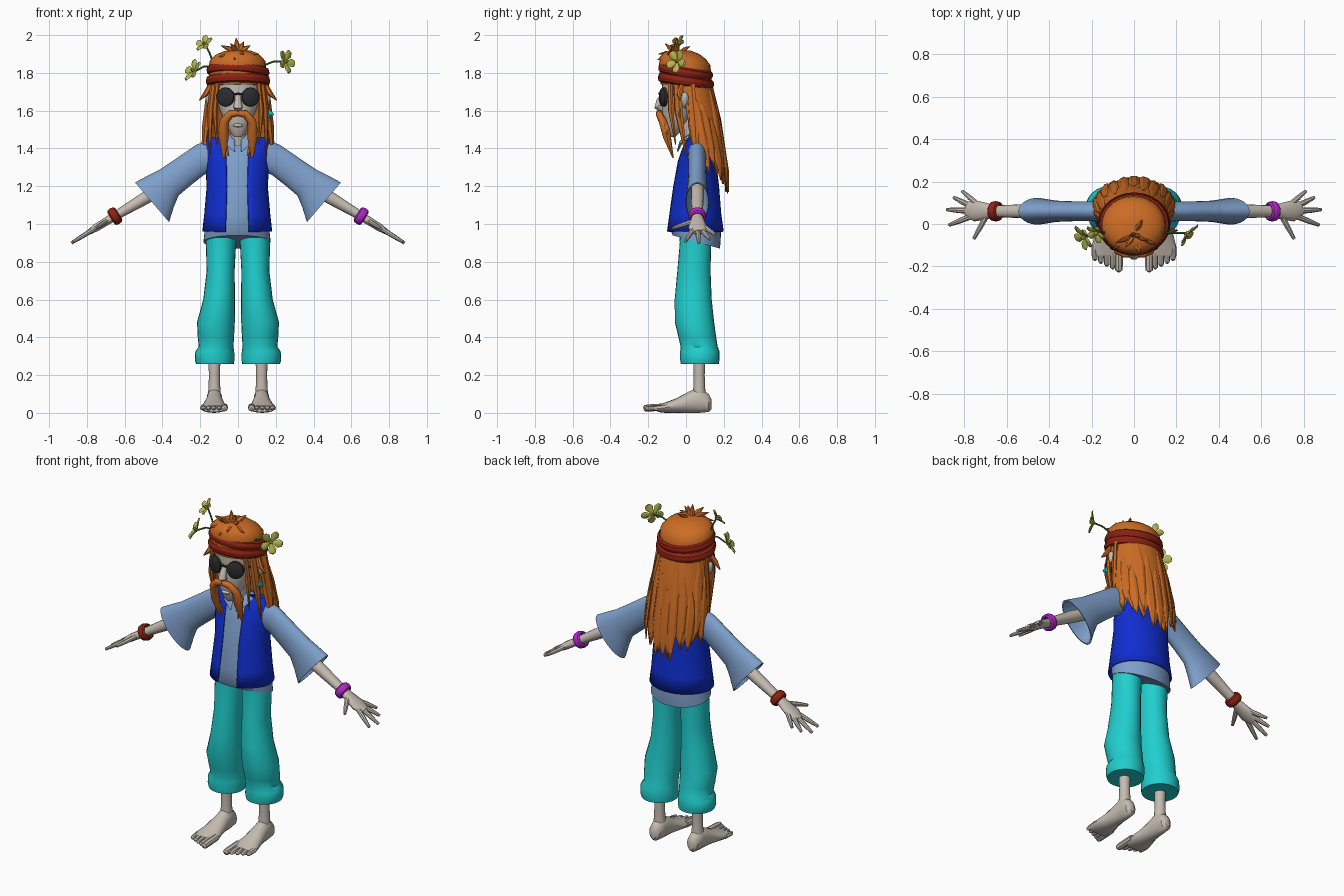
import bpy, bmesh, math, random
from mathutils import Vector as V, Matrix

if "Cube" in bpy.data.objects:
    bpy.data.objects.remove(bpy.data.objects["Cube"])

random.seed(4)

def mat(name, r, g, b):
    m = bpy.data.materials.new(name)
    m.diffuse_color = (r, g, b, 1)
    m.use_nodes = True
    m.node_tree.nodes["Principled BSDF"].inputs["Base Color"].default_value = m.diffuse_color
    return m

SKIN = mat("skin", .56, .50, .44)
HAIR = mat("orange_hair", .60, .15, .018)
RED = mat("dark_red", .27, .016, .006)
BLUE = mat("vest_blue", .005, .027, .62)
SHIRT = mat("shirt_blue", .21, .35, .60)
TEAL = mat("teal", .015, .62, .62)
BLACK = mat("lens_black", .025, .025, .03)
PETAL = mat("petal_yellow", .48, .48, .08)
GREEN = mat("stem_green", .04, .22, .06)
PURPLE = mat("purple", .45, .02, .58)

def ring(c, u, v, n):
    return [V(c) + V(u) * math.cos(2 * math.pi * i / n) + V(v) * math.sin(2 * math.pi * i / n) for i in range(n)]

def hring(z, cx, rx, cy, ry, n=24, tilt=0):
    return ring((cx, cy, z), (rx, 0, 0), (0, ry, -tilt), n)

def loft(bm, rings, caps=(True, True), skip=()):
    rows = [[bm.verts.new(p) for p in r] for r in rings]
    n = len(rows[0])
    for a, b in zip(rows, rows[1:]):
        for i in range(n):
            if i not in skip:
                bm.faces.new((a[i], a[(i + 1) % n], b[(i + 1) % n], b[i]))
    if caps[0]:
        bm.faces.new(rows[0][::-1])
    if caps[1]:
        bm.faces.new(rows[-1])

def limb(bm, pts, sizes, normal=(0, -1, 0), n=10):
    """Tube along points; sizes are (half width, half thickness), thin along normal."""
    pts = [V(p) for p in pts]
    rings = []
    for i, p in enumerate(pts):
        t = (pts[min(i + 1, len(pts) - 1)] - pts[max(i - 1, 0)]).normalized()
        u = V(normal).cross(t).normalized()
        rings.append(ring(p, u * sizes[i][0], t.cross(u) * sizes[i][1], n))
    loft(bm, rings)

def shade(o, m, angle=40):
    o.data.materials.clear()
    o.data.materials.append(m)
    bpy.ops.object.select_all(action='DESELECT')
    o.select_set(True)
    bpy.context.view_layer.objects.active = o
    bpy.ops.object.shade_smooth_by_angle(angle=math.radians(angle))
    return o

def finish(bm, name, m, solid=0, angle=40):
    bmesh.ops.recalc_face_normals(bm, faces=bm.faces[:])
    me = bpy.data.meshes.new(name)
    bm.to_mesh(me)
    bm.free()
    o = bpy.data.objects.new(name, me)
    bpy.context.collection.objects.link(o)
    if solid:
        mod = o.modifiers.new("thickness", 'SOLIDIFY')
        mod.thickness, mod.offset = solid, -1
    return shade(o, m, angle)

def ball(name, loc, scale, m, rot=(0, 0, 0)):
    bpy.ops.mesh.primitive_uv_sphere_add(segments=20, ring_count=12, location=loc, rotation=rot)
    o = bpy.context.object
    o.name, o.scale = name, scale
    return shade(o, m)

def torus(name, loc, rot, major, minor, scale, m):
    bpy.ops.mesh.primitive_torus_add(location=loc, rotation=rot, major_radius=major, minor_radius=minor,
                                     major_segments=36, minor_segments=8)
    o = bpy.context.object
    o.name, o.scale = name, scale
    return shade(o, m)

# Shirt body and open vest
TORSO = [(.96, .185, .045, .155), (1.05, .175, .045, .142), (1.2, .162, .05, .125), (1.33, .17, .055, .105),
         (1.40, .182, .055, .08), (1.44, .178, .055, .055), (1.46, .155, .055, .04)]
bm = bmesh.new()
loft(bm, [hring(.905, -.005, .178, .055, .125, 36, .035), hring(.96, -.005, .172, .05, .135, 36, .015)] +
     [hring(z, -.003, rx * .95, cy, ry * .93, 36) for z, rx, cy, ry in TORSO[1:]])
finish(bm, "shirt_body", SHIRT)
bm = bmesh.new()
loft(bm, [hring(z, -.004, rx, cy, ry, 36) for z, rx, cy, ry in TORSO] + [hring(1.463, 0, .07, .055, .028, 36)],
     (False, False), skip=(25, 26, 27, 28))
finish(bm, "vest", BLUE, .008)

# Collar flaps
bm = bmesh.new()
for s in (-1, 1):
    limb(bm, [(s * .06, .02, 1.465), (s * .045, -.025, 1.435), (s * .018, -.045, 1.385)],
         [(.03, .01), (.03, .01), (.004, .004)], (0, -.8, .5), 6)
finish(bm, "collar", SHIRT)

SLEEVE = [((.13, 1.45), (.13, 1.28), .05), ((.22, 1.42), (.18, 1.26), .047), ((.33, 1.345), (.25, 1.205), .047),
          ((.42, 1.285), (.315, 1.15), .05), ((.48, 1.255), (.34, 1.09), .056), ((.545, 1.22), (.365, 1.01), .063)]
LEG = [(1.0, .085, .08, .05, .085), (.9, .09, .08, .05, .083), (.75, .092, .074, .042, .088),
       (.6, .1, .084, .038, .098), (.48, .117, .1, .045, .104), (.4, .117, .096, .06, .1),
       (.35, .116, .092, .07, .098), (.325, .123, .103, .073, .104), (.28, .124, .105, .073, .104),
       (.258, .122, .1, .073, .1)]
FOOT = [(.135, 0, .015, .07, .02), (.12, 0, .034, .1, .005), (.07, 0, .042, .135, 0), (.02, 0, .044, .115, 0),
        (-.05, .002, .058, .078, 0), (-.11, .003, .072, .055, 0), (-.15, .003, .072, .04, .005)]
FINGERS = [((.74, .095), (.81, .155)), ((.77, .085), (.85, .125)), ((.78, .062), (.882, .068)),
           ((.77, .035), (.872, -.005)), ((.70, .03), (.755, -.07))]

for s, side in ((-1, "left"), (1, "right")):
    # Flared sleeve with hollow cuff
    def cuff(a, b, w, k=1):
        a, b = V((s * a[0], .06, a[1])), V((s * b[0], .06, b[1]))
        return ring((a + b) / 2, (a - b) / 2 * k, (0, w * k, 0), 24)
    bm = bmesh.new()
    loft(bm, [cuff(*q) for q in SLEEVE] + [cuff(*SLEEVE[-1], .93), cuff(*SLEEVE[3], .85)])
    finish(bm, side + "_sleeve", SHIRT)

    # Forearm, palm and fingers
    def hp(x, y):
        return (s * x, y, 1.04 - .62 * (x - .655))
    up = (s * .53, 0, .85)
    bm = bmesh.new()
    limb(bm, [(s * .36, .06, 1.21), (s * .5, .06, 1.132), hp(.655, .06), hp(.70, .06), hp(.75, .062), hp(.79, .068)],
         [(.034, .034), (.034, .034), (.027, .024), (.04, .022), (.05, .021), (.036, .014)], up, 14)
    for a, b in FINGERS:
        mid = ((a[0] + b[0]) / 2, (a[1] + b[1]) / 2)
        limb(bm, [hp(*a), hp(*mid), hp(*b)], [(.014, .013), (.013, .012), (.008, .008)], up, 8)
    finish(bm, side + "_arm", SKIN)
    torus(side + "_bracelet", hp(.652, .06), (0, s * math.radians(122), 0), .036, .012, (1, 1, 2),
          RED if s < 0 else PURPLE)

    # Trouser leg, shin, foot and toes
    bm = bmesh.new()
    loft(bm, [hring(z, s * cx, rx, cy, ry) for z, cx, rx, cy, ry in LEG])
    finish(bm, side + "_trouser_leg", TEAL)
    bm = bmesh.new()
    loft(bm, [hring(z, s * .125, r, .07, r, 16) for z, r in ((.3, .033), (.2, .029), (.14, .031), (.07, .036))])
    loft(bm, [ring((s * (.125 + dx), y, (t + b) / 2), (w, 0, 0), (0, 0, (t - b) / 2), 16) for y, dx, w, t, b in FOOT])
    for i in range(5):
        x, r, tip = .072 + .028 * i, .019 if i == 0 else .0135, -.225 + .013 * i
        limb(bm, [(s * x, -.1, .032), (s * x, tip + .025, .026), (s * x, tip + .007, .024), (s * x, tip, .021)],
             [(r, r), (r, r), (r * .9, r * .9), (r * .4, r * .4)], (0, 0, 1), 8)
    finish(bm, side + "_foot", SKIN)

    # Ear and dark lens
    ball(side + "_ear", (s * .145, -.005, 1.655), (.024, .022, .045), SKIN, (0, s * .35, 0))
    bm = bmesh.new()
    yaw = Matrix.Rotation(s * .3, 3, 'Z')
    loft(bm, [ring(V((s * .066, -.118, 1.672)) + yaw @ V((0, y, 0)), yaw @ V((.048 * k, 0, 0)), (0, 0, .05 * k), 20)
              for y, k in ((.008, 1), (-.008, 1), (-.014, .85))])
    finish(bm, side + "_lens", BLACK)

# Head, neck and nose
bm = bmesh.new()
loft(bm, [hring(*q) for q in ((1.46, 0, .02, -.075, .018), (1.48, 0, .04, -.072, .034), (1.53, 0, .066, -.058, .062),
                              (1.6, 0, .096, -.03, .096), (1.67, 0, .118, -.01, .116), (1.76, 0, .132, 0, .128))])
limb(bm, [(0, .035, 1.4), (0, .02, 1.5), (0, -.01, 1.6)], [(.045, .045), (.042, .042), (.05, .05)], n=16)
limb(bm, [(0, -.105, 1.71), (0, -.138, 1.65), (0, -.15, 1.62), (0, -.12, 1.595)],
     [(.012, .01), (.018, .02), (.024, .02), (.014, .012)])
finish(bm, "head", SKIN)
ball("lower_lip", (0, -.118, 1.522), (.026, .012, .01), SKIN)
bm = bmesh.new()
limb(bm, [(-.03, -.132, 1.685), (0, -.142, 1.69), (.03, -.132, 1.685)], [(.006, .006)] * 3, (0, 0, 1), 6)
for s in (-1, 1):
    limb(bm, [(s * .105, -.105, 1.685), (s * .145, 0, 1.68)], [(.005, .005)] * 2, (0, 0, 1), 6)
finish(bm, "glasses_frame", BLACK)

# Moustache and front locks of hair
bm = bmesh.new()
for s in (-1, 1):
    limb(bm, [(0, -.143, 1.588), (s * .04, -.142, 1.582), (s * .073, -.125, 1.545), (s * .076, -.102, 1.46),
              (s * .075, -.068, 1.35)], [(.016, .016), (.02, .018), (.024, .02), (.027, .02), (.006, .004)])
    limb(bm, [(s * .07, -.12, 1.56), (s * .088, -.1, 1.5), (s * .05, -.07, 1.36)],
         [(.012, .012), (.02, .016), (.004, .004)])
finish(bm, "moustache", HAIR)
bm = bmesh.new()
for s in (-1, 1):
    for pts, w in (([(.108, -.085, 1.76), (.124, -.08, 1.6), (.112, -.055, 1.42)], .016),
                   ([(.13, -.05, 1.76), (.148, -.04, 1.6), (.15, 0, 1.36)], .025),
                   ([(.145, .02, 1.76), (.172, .04, 1.52), (.193, .06, 1.27)], .032),
                   ([(.145, -.02, 1.74), (.17, -.035, 1.69), (.205, -.03, 1.655)], .016)):
        limb(bm, [(s * x, y, z) for x, y, z in pts], [(w * .8, .012), (w, .014), (.003, .003)], (s, -.5, 0), 6)
finish(bm, "side_locks", HAIR, angle=30)

# Hair cap with a tuft of spikes
bm = bmesh.new()
loft(bm, [hring(z, -.003, rx, -.005, ry, 28, t) for z, rx, ry, t in
          ((1.73, .146, .13, .01), (1.82, .152, .138, .02), (1.862, .148, .134, .022), (1.89, .122, .112, .018),
           (1.91, .08, .075, .01), (1.918, .03, .03, 0))])
finish(bm, "hair_cap", HAIR)
bm = bmesh.new()
for x, y, z in ((-.09, -.09, 1.945), (-.04, -.11, 1.955), (-.01, -.05, 1.985), (.03, -.06, 1.965), (.065, -.08, 1.945),
                (.11, -.1, 1.9), (-.1, -.12, 1.885), (.03, -.145, 1.9), (-.02, -.15, 1.87), (.04, .02, 1.94)):
    limb(bm, [(x * .1, -.05 + (y + .05) * .1, 1.895), (x * .55, -.05 + (y + .05) * .6, (1.91 + z) / 2), (x, y, z)],
         [(.016, .012), (.016, .01), (.002, .002)], (.1, -.9, .4), 6)
finish(bm, "hair_tuft", HAIR, angle=30)

# Long back hair: a jagged curtain with raised locks
CURVE = [(1.77, .148, 0, .132), (1.6, .165, .03, .143), (1.45, .186, .06, .13), (1.3, .188, .1, .116), (1.1, .165, .13, .095)]
def back(th, z, out=0):
    for (z1, *a), (z0, *b) in zip(CURVE, CURVE[1:]):
        if z >= z0 - 1e-6:
            k = (z1 - z) / (z1 - z0)
            rx, cy, ry = (p + (q - p) * k for p, q in zip(a, b))
            return V(((rx + out) * math.cos(th), cy + (ry + out) * math.sin(th), z))
bm = bmesh.new()
COLS, ROWS = 36, 10
grid = []
for i in range(COLS + 1):
    th = math.radians(-12 + 204 * i / COLS)
    low = 1.15 + .13 * abs(math.cos(th)) + (0, .05, .11, .05)[i % 4] + random.uniform(-.015, .015)
    grid.append([bm.verts.new(back(th, 1.77 + (low - 1.77) * j / ROWS)) for j in range(ROWS + 1)])
for a, b in zip(grid, grid[1:]):
    for j in range(ROWS):
        bm.faces.new((a[j], b[j], b[j + 1], a[j + 1]))
finish(bm, "back_hair", HAIR, .012)
bm = bmesh.new()
for i in range(11):
    th = math.radians(10 + 16 * i)
    top = 1.72 - .08 * (i % 3)
    low = 1.12 + .15 * abs(math.cos(th)) + .05 * (i % 2)
    limb(bm, [back(th, top + (low - top) * k, .002) for k in (0, .3, .7, 1)],
         [(.006, .003), (.026, .009), (.026, .009), (.003, .003)], (math.cos(th), math.sin(th), 0), 6)
finish(bm, "back_locks", HAIR, angle=30)

# Rolled headband
torus("headband_lower", (0, 0, 1.757), (math.radians(-9), 0, .0), 1, .14, (.15, .132, .2), RED)
torus("headband_upper", (0, -.002, 1.808), (math.radians(-10), math.radians(3), 0), 1, .13, (.148, .13, .2), RED)

# Earring
bm = bmesh.new()
for k in range(4):
    limb(bm, [(.155, -.03, 1.615), (.15 + .012 * k, -.035, 1.575), (.152 + .011 * k, -.035, 1.55 + .012 * k)],
         [(.006, .004), (.008, .005), (.003, .003)], n=6)
finish(bm, "earring", TEAL)

# Flowers on curved stems
for k, (c, nrm, r) in enumerate((((-.175, -.04, 1.95), (-.5, -.6, .6), .052), ((-.232, -.06, 1.81), (-.75, -.45, .45), .066),
                                 ((.248, -.045, 1.86), (.75, -.6, .15), .066))):
    c, nrm = V(c), V(nrm).normalized()
    u = nrm.orthogonal().normalized()
    w = nrm.cross(u)
    bm = bmesh.new()
    for i in range(5):
        a = math.tau * i / 5 + .3
        d = u * math.cos(a) + w * math.sin(a)
        limb(bm, [c + d * .006, c + d * r * .6 + nrm * .012, c + d * r * .9 + nrm * .016, c + d * r + nrm * .012],
             [(.005, .004), (r * .36, .005), (r * .25, .004), (r * .06, .002)], nrm, 8)
    limb(bm, [c - nrm * .006, c + nrm * .022], [(.012, .012), (.006, .006)], u, 8)
    finish(bm, "flower_%d" % (k + 1), PETAL)
    bm = bmesh.new()
    root = V((math.copysign(.125, c.x), -.04, 1.835))
    limb(bm, [root, (root + c) / 2 + V((0, 0, .012)), c - nrm * .004], [(.005, .005)] * 3, (0, -1, 0), 6)
    finish(bm, "stem_%d" % (k + 1), GREEN)
